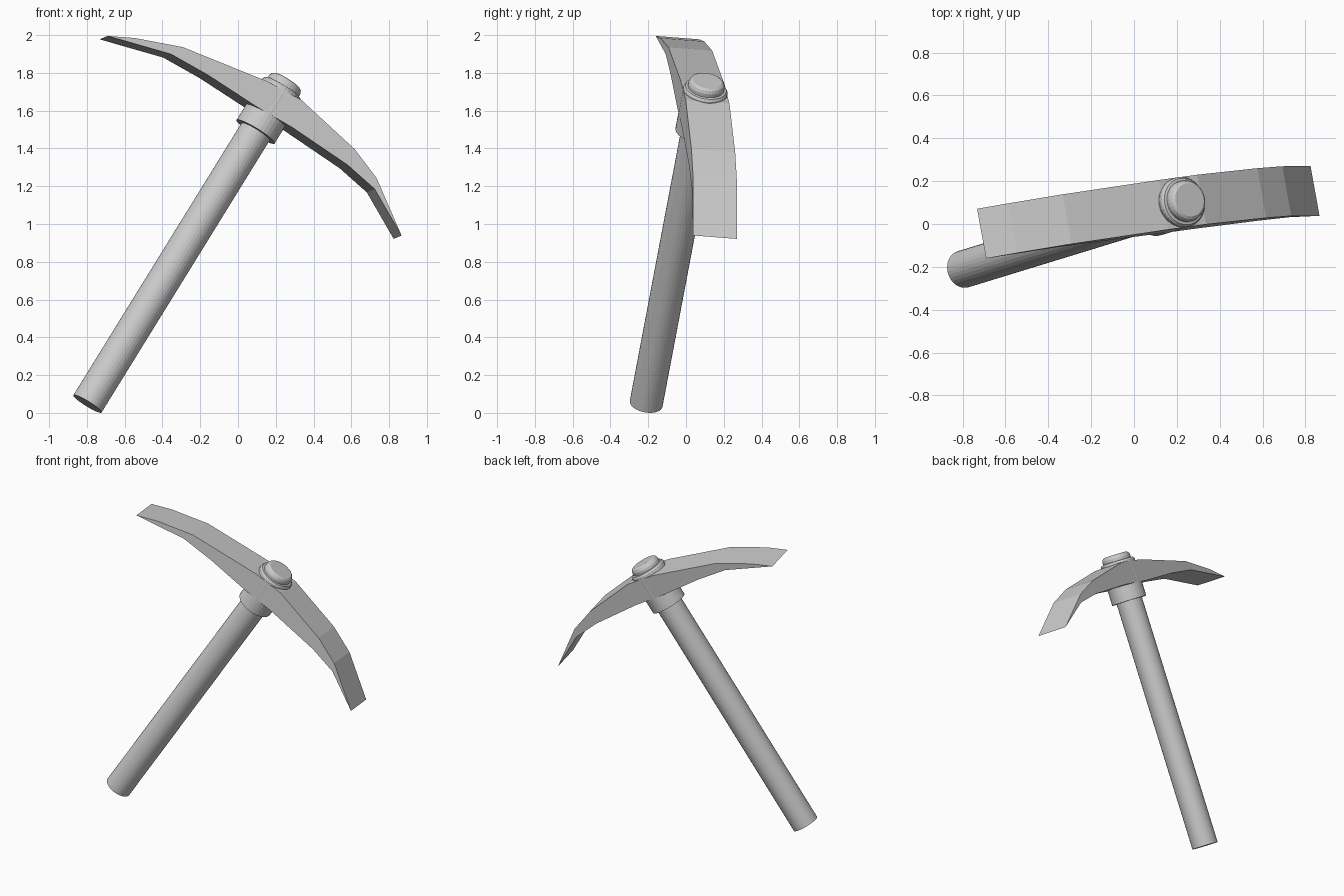
import bpy, bmesh, math
from mathutils import Vector, Matrix

if "Cube" in bpy.data.objects:
    bpy.data.objects.remove(bpy.data.objects["Cube"])

# Tilted tool frame: local x along the head, y across it, z up the handle
base = Vector((-0.797, -0.211, 0.048))
W = Vector((0.519, 0.159, 0.840)).normalized()
V = Vector((-0.17, 0.983, -0.065))
V = (V - W * V.dot(W)).normalized()
U = V.cross(W)
FRAME = Matrix.Translation(base) @ Matrix((U, V, W)).transposed().to_4x4()


def finish(name, bm):
    bmesh.ops.recalc_face_normals(bm, faces=bm.faces[:])
    mesh = bpy.data.meshes.new(name)
    bm.to_mesh(mesh)
    bm.free()
    obj = bpy.data.objects.new(name, mesh)
    bpy.context.collection.objects.link(obj)
    obj.matrix_world = FRAME
    return obj


def lathe(name, profile, sides=32):
    """Capped turned part from (radius, height) pairs."""
    bm = bmesh.new()
    rings = []
    for r, h in profile:
        rings.append([bm.verts.new((r * math.cos(2 * math.pi * i / sides),
                                    r * math.sin(2 * math.pi * i / sides), h))
                      for i in range(sides)])
    for a, b in zip(rings, rings[1:]):
        for i in range(sides):
            j = (i + 1) % sides
            bm.faces.new((a[i], a[j], b[j], b[i]))
    bm.faces.new(rings[0])
    bm.faces.new(rings[-1])
    return finish(name, bm)


# Handle shaft
lathe("handle", [(0.088, 0), (0.088, 1.76)])

# Collar that passes up through the head
lathe("collar", [(0.119, 1.715), (0.119, 1.96)])

# Stepped end cap above the head
lathe("end_cap", [(0.118, 1.93), (0.118, 1.978), (0.110, 1.990), (0.097, 1.992),
                  (0.097, 2.012), (0.090, 2.028), (0.078, 2.036)])

# Curved pick head: side profile (x, height) extruded across its width
upper = [(-0.952, 1.699), (-0.822, 1.769), (-0.579, 1.867), (-0.097, 1.958),
         (0.107, 1.972), (0.484, 1.905), (0.665, 1.838), (0.939, 1.651)]
lower = [(0.687, 1.783), (0.497, 1.813), (0.142, 1.822),
         (-0.081, 1.812), (-0.388, 1.814), (-0.613, 1.801)]
half = 0.118
bm = bmesh.new()
face = bm.faces.new([bm.verts.new((x, -half, z)) for x, z in upper + lower])
ext = bmesh.ops.extrude_face_region(bm, geom=[face], use_keep_orig=True)
moved = [g for g in ext["geom"] if isinstance(g, bmesh.types.BMVert)]
bmesh.ops.translate(bm, verts=moved, vec=(0, 2 * half, 0))
finish("pick_head", bm)
